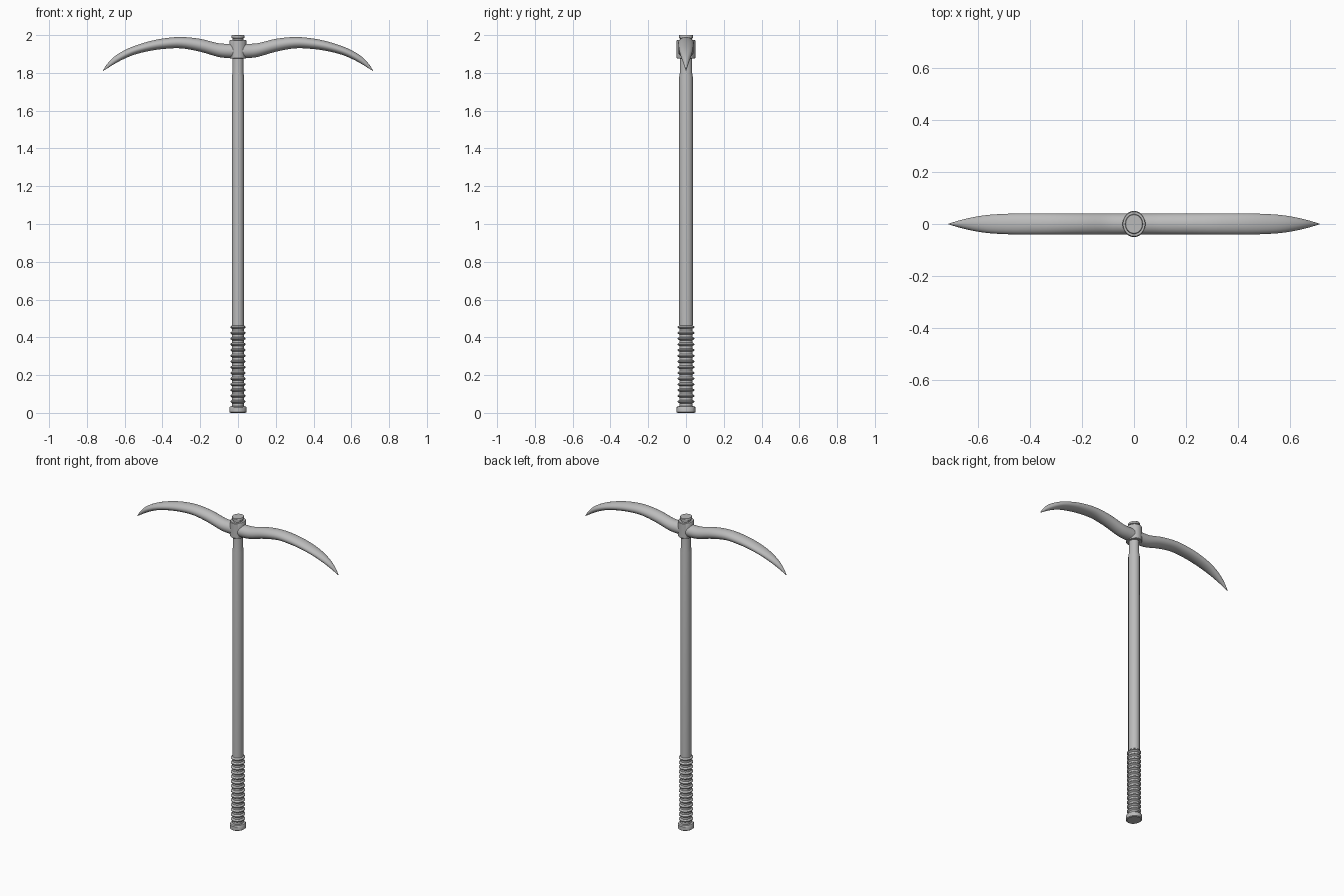
import bpy, bmesh, math

if "Cube" in bpy.data.objects:
    bpy.data.objects.remove(bpy.data.objects["Cube"])

steel = bpy.data.materials.new("plain grey")
steel.diffuse_color = (0.5, 0.5, 0.5, 1)
steel.use_nodes = True
steel.node_tree.nodes["Principled BSDF"].inputs["Base Color"].default_value = steel.diffuse_color


def loft(name, rings, angle=35):
    """Skin a list of closed rings and cap both ends."""
    bm = bmesh.new()
    loops = [[bm.verts.new(p) for p in ring] for ring in rings]
    n = len(loops[0])
    for a, b in zip(loops, loops[1:]):
        for i in range(n):
            j = (i + 1) % n
            bm.faces.new((a[i], a[j], b[j], b[i]))
    bm.faces.new(loops[0][::-1])
    bm.faces.new(loops[-1])
    bmesh.ops.recalc_face_normals(bm, faces=bm.faces)
    mesh = bpy.data.meshes.new(name)
    bm.to_mesh(mesh)
    bm.free()
    mesh.materials.append(steel)
    ob = bpy.data.objects.new(name, mesh)
    bpy.context.collection.objects.link(ob)
    bpy.ops.object.select_all(action='DESELECT')
    ob.select_set(True)
    bpy.context.view_layer.objects.active = ob
    bpy.ops.object.shade_smooth_by_angle(angle=math.radians(angle))
    return ob


def lathe(name, profile, sides=32, depth=1.12):
    """Turn (radius, z) points into a slightly oval part, deeper along y."""
    turns = [2 * math.pi * i / sides for i in range(sides)]
    return loft(name, [[(r * math.cos(t), r * depth * math.sin(t), z) for t in turns]
                       for r, z in profile])


# Butt of the handle
lathe("pommel", [(0.040, 0), (0.045, 0.004), (0.045, 0.028), (0.041, 0.034), (0.031, 0.036)])

# Ribbed grip
grip = [(0.031, 0.03)]
for i in range(14):
    z = 0.06 + i * 0.0303
    grip += [(0.031, z - 0.009), (0.037, z - 0.005), (0.040, z - 0.002),
             (0.040, z + 0.002), (0.037, z + 0.005), (0.031, z + 0.009)]
grip.append((0.031, 0.468))
lathe("grip", grip)

# Shaft, slimmer just below the head
lathe("shaft", [(0.032, 0.466), (0.032, 1.78), (0.029, 1.80), (0.029, 1.98)])

# Socket around the head and the end cap on top
lathe("socket", [(0.042, 1.877), (0.044, 1.880), (0.044, 1.972), (0.042, 1.975)])
lathe("end_cap", [(0.029, 1.972), (0.029, 1.983), (0.034, 1.986), (0.034, 1.997), (0.032, 2.0)])

# Curved head: x, top z, bottom z, half width
stations = [(0.0, 1.955, 1.878, 0.041), (0.06, 1.954, 1.879, 0.041),
            (0.11, 1.958, 1.886, 0.041), (0.20, 1.980, 1.912, 0.041),
            (0.30, 1.990, 1.930, 0.041), (0.39, 1.983, 1.927, 0.041),
            (0.47, 1.967, 1.916, 0.040), (0.55, 1.942, 1.896, 0.036),
            (0.61, 1.915, 1.871, 0.028), (0.66, 1.882, 1.844, 0.017),
            (0.695, 1.844, 1.822, 0.007), (0.715, 1.812, 1.810, 0.0005)]
stations = [(-x, t, b, w) for x, t, b, w in stations[:0:-1]] + stations


def spline(pts, steps=4):
    """Smooth curve through the stations."""
    out = []
    for i in range(len(pts) - 1):
        p0, p1, p2, p3 = pts[max(i - 1, 0)], pts[i], pts[i + 1], pts[min(i + 2, len(pts) - 1)]
        for k in range(steps):
            u = k / steps
            out.append([0.5 * (2 * b + (c - a) * u + (2 * a - 5 * b + 4 * c - d) * u * u
                               + (3 * b - a - 3 * c + d) * u ** 3)
                        for a, b, c, d in zip(p0, p1, p2, p3)])
    return out + [list(pts[-1])]


head = []
for x, top, bottom, w in spline(stations):
    ring = [2 * math.pi * i / 24 for i in range(24)]
    head.append([(x, w * math.cos(t), (top + bottom) / 2 + (top - bottom) / 2 * math.sin(t))
                 for t in ring])
loft("pick_head", head, 50)
